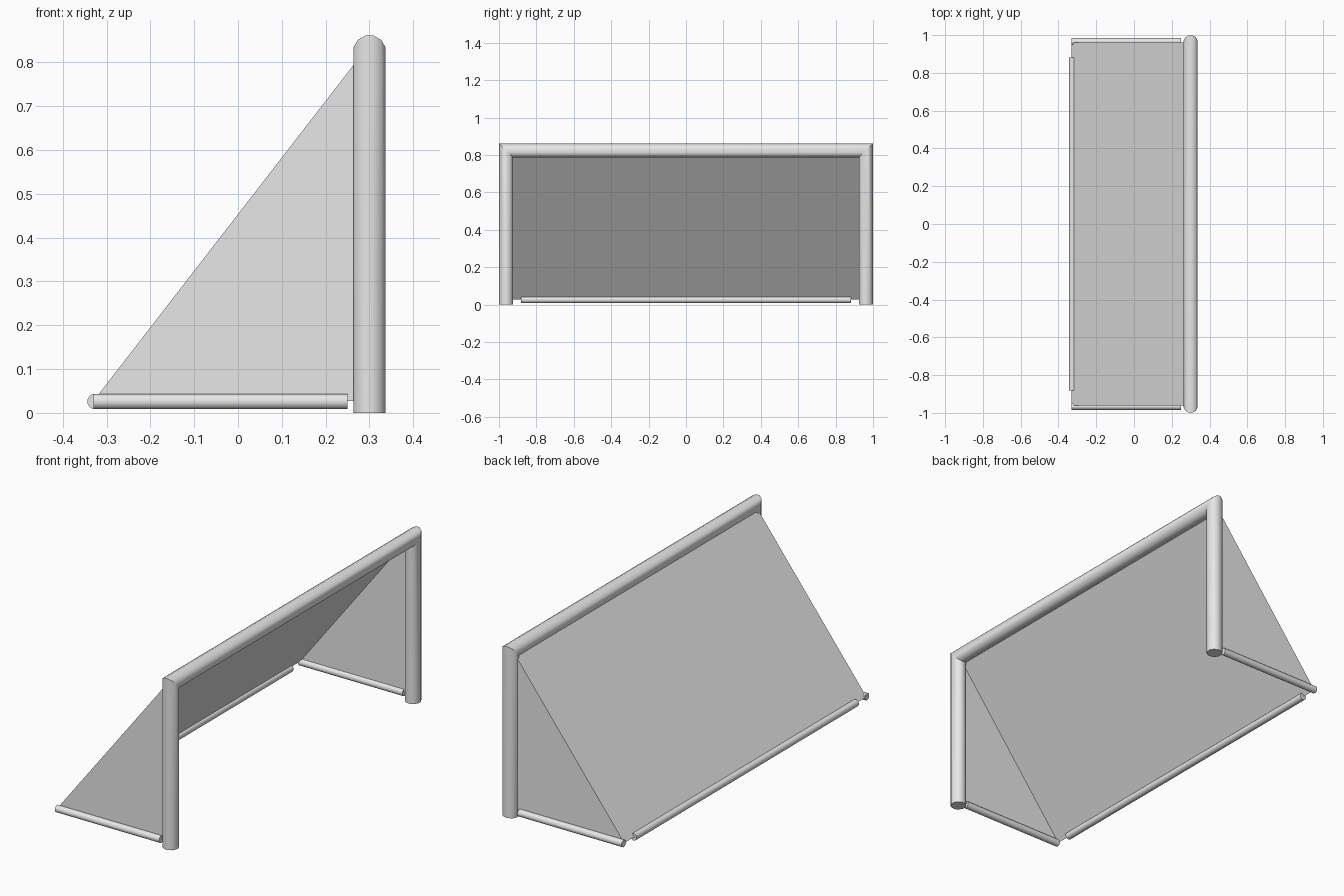
import bpy, bmesh, math
from mathutils import Vector

if "Cube" in bpy.data.objects:
    bpy.data.objects.remove(bpy.data.objects["Cube"], do_unlink=True)


def material(name, color):
    m = bpy.data.materials.new(name)
    m.use_nodes = True
    m.diffuse_color = color
    m.node_tree.nodes["Principled BSDF"].inputs["Base Color"].default_value = color
    return m


PAINT = material("light grey paint", (0.8, 0.8, 0.8, 1))

POST_X, POST_Y, POST_R, BAR_Z = 0.30, 0.962, 0.038, 0.824
TUBE_R, TUBE_Z, BACK_X, NET_Y = 0.018, 0.026, -0.326, 0.962
SIDES = 12


def finish(name, bm, smooth=False):
    me = bpy.data.meshes.new(name)
    bm.to_mesh(me)
    bm.free()
    ob = bpy.data.objects.new(name, me)
    bpy.context.collection.objects.link(ob)
    me.materials.append(PAINT)
    if smooth:
        bpy.ops.object.select_all(action='DESELECT')
        ob.select_set(True)
        bpy.context.view_layer.objects.active = ob
        bpy.ops.object.shade_smooth_by_angle(angle=math.radians(35))
    return ob


def tube(name, rings):
    """Join rings of points into a capped tube."""
    bm = bmesh.new()
    loops = [[bm.verts.new(p) for p in ring] for ring in rings]
    for a, b in zip(loops, loops[1:]):
        for i in range(SIDES):
            j = (i + 1) % SIDES
            bm.faces.new((a[i], a[j], b[j], b[i]))
    bm.faces.new(loops[0])
    bm.faces.new(loops[-1])
    bmesh.ops.recalc_face_normals(bm, faces=bm.faces)
    return finish(name, bm, smooth=True)


def section(r):
    turns = [2 * math.pi * (i + 0.5) / SIDES for i in range(SIDES)]
    return [(r * math.cos(t), r * math.sin(t)) for t in turns]


def straight_tube(name, start, end, side):
    up = Vector((0, 0, 1))
    tube(name, [[Vector(p) + Vector(side) * a + up * b for a, b in section(TUBE_R)]
                for p in (start, end)])


def sheet(name, points):
    bm = bmesh.new()
    bm.faces.new([bm.verts.new(p) for p in points])
    finish(name, bm)


# Posts and crossbar: one tube with mitred corners
tube("goal_frame", [
    [(POST_X + a, s * (POST_Y + b), BAR_Z + b if top else 0) for a, b in section(POST_R)]
    for s, top in ((-1, False), (-1, True), (1, True), (1, False))])

# Ground tubes
straight_tube("back_ground_bar", (BACK_X, -0.882, TUBE_Z), (BACK_X, 0.882, TUBE_Z), (1, 0, 0))
for s, label in ((-1, "right"), (1, "left")):
    straight_tube(label + "_ground_bar", (-0.33, s * 0.966, TUBE_Z),
                  (0.25, s * 0.966, TUBE_Z), (0, 1, 0))

# Net panels
low, high, foot = (-0.33, 0.027), (0.29, 0.828), (POST_X, 0.027)
sheet("back_net", [(low[0], NET_Y, low[1]), (low[0], -NET_Y, low[1]),
                   (high[0], -NET_Y, high[1]), (high[0], NET_Y, high[1])])
for s, label in ((-1, "right"), (1, "left")):
    corners = [(x, s * NET_Y, z) for x, z in (low, foot, (POST_X, high[1]), high)]
    sheet(label + "_net", corners if s < 0 else corners[::-1])
